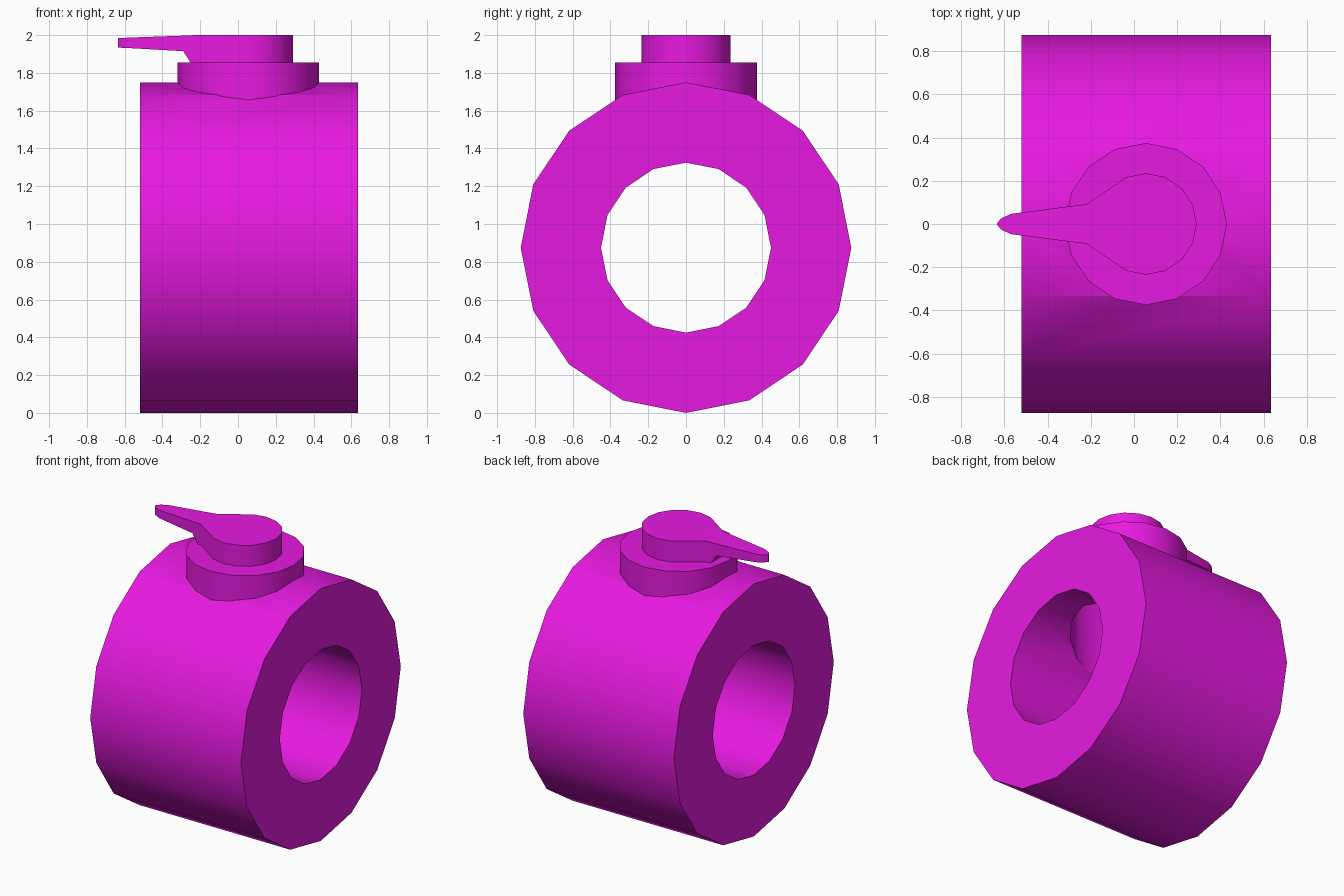
import bpy, bmesh
from math import cos, sin, pi
from mathutils import Matrix

if "Cube" in bpy.data.objects:
    bpy.data.objects.remove(bpy.data.objects["Cube"])

mat = bpy.data.materials.new("magenta")
mat.diffuse_color = (0.8, 0.01, 0.75, 1)
mat.use_nodes = True
mat.node_tree.nodes["Principled BSDF"].inputs["Base Color"].default_value = mat.diffuse_color
CX = 0.055  # axis of the valve stem


def finish(name, bm):
    bmesh.ops.recalc_face_normals(bm, faces=bm.faces[:])
    me = bpy.data.meshes.new(name)
    bm.to_mesh(me)
    bm.free()
    ob = bpy.data.objects.new(name, me)
    ob.data.materials.append(mat)
    bpy.context.collection.objects.link(ob)
    return ob


def cylinder(name, r, lo, hi, along_x=False):
    bm = bmesh.new()
    bmesh.ops.create_cone(bm, cap_ends=True, segments=16, radius1=r, radius2=r, depth=hi - lo)
    mid = (lo + hi) / 2
    if along_x:
        m = Matrix.Translation((mid, 0, 0.875)) @ Matrix.Rotation(pi / 2, 4, 'Y')
    else:
        m = Matrix.Translation((CX, 0, mid))
    bmesh.ops.transform(bm, matrix=m, verts=bm.verts[:])
    return finish(name, bm)


def select(ob):
    bpy.ops.object.select_all(action='DESELECT')
    ob.select_set(True)
    bpy.context.view_layer.objects.active = ob


def cut(ob, cutter):
    select(ob)
    mod = ob.modifiers.new("cut", 'BOOLEAN')
    mod.operation, mod.solver, mod.object = 'DIFFERENCE', 'EXACT', cutter
    bpy.ops.object.modifier_apply(modifier=mod.name)


# thick pipe body and collar, with the bore and the side port cut out
body = cylinder("pipe_body", 0.875, -0.52, 0.635, along_x=True)
collar = cylinder("collar", 0.375, 1.5, 1.855)
bore = cylinder("bore_cutter", 0.45, -0.8, 0.9, along_x=True)
port = cylinder("port_cutter", 0.36, 1.0, 1.83)
cut(body, bore)
cut(body, port)
cut(collar, port)
for c in (bore, port):
    bpy.data.objects.remove(c)

# turning plug with tapered lever: sections of (x, half width, top, bottom)
sections = [(CX + 0.235 * cos(k * pi / 8), max(0.235 * sin(k * pi / 8), 0.002), 2.0, 1.85)
            for k in range(6)]
sections += [(-0.22, 0.092, 2.0, 1.85), (-0.25, 0.088, 1.999, 1.853),
             (-0.29, 0.083, 1.997, 1.915), (-0.57, 0.047, 1.987, 1.931),
             (-0.615, 0.026, 1.985, 1.933), (-0.635, 0.003, 1.984, 1.934)]
bm = bmesh.new()
rings = [[bm.verts.new(p) for p in ((x, -w, b), (x, w, b), (x, w, t), (x, -w, t))]
         for x, w, t, b in sections]
for a, b in zip(rings, rings[1:]):
    for i in range(4):
        j = (i + 1) % 4
        bm.faces.new((a[i], a[j], b[j], b[i]))
bm.faces.new(rings[0])
bm.faces.new(rings[-1])
lever = finish("plug_lever", bm)

# smooth round sides with sharp rims
for ob in (body, collar, lever):
    select(ob)
    bpy.ops.object.shade_smooth_by_angle(angle=pi / 6)
